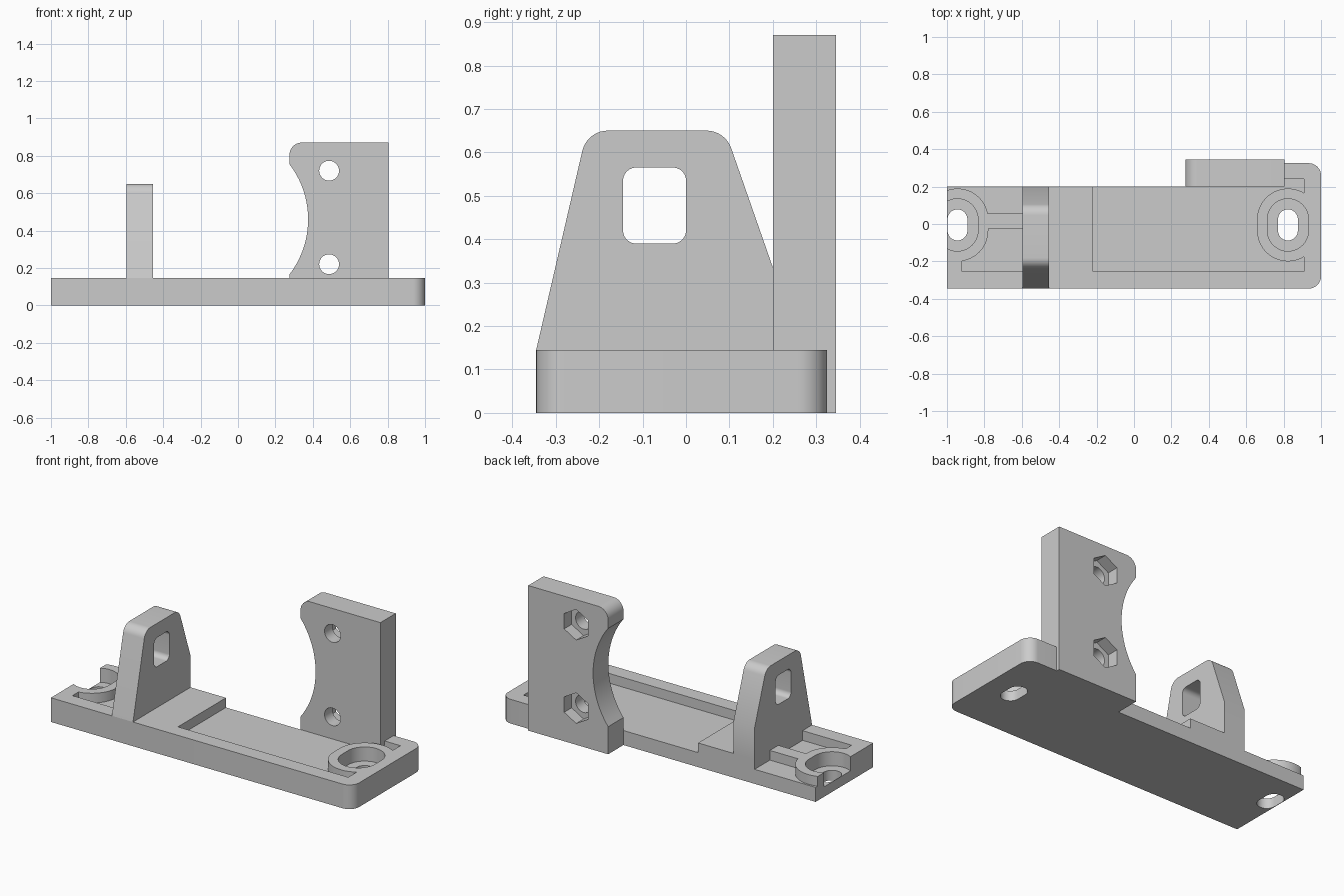
import bpy, bmesh, math
from mathutils import Vector

cube = bpy.data.objects.get("Cube")
if cube:
    bpy.data.objects.remove(cube, do_unlink=True)

grey = bpy.data.materials.new("plain grey")
grey.use_nodes = True
colour = (0.6, 0.6, 0.6, 1)
grey.diffuse_color = colour
grey.node_tree.nodes["Principled BSDF"].inputs["Base Color"].default_value = colour

TOP, FLOOR, SEAT = 0.145, 0.087, 0.06   # base top, pocket floor, screw seat
BACK = 0.2                              # back edge of the base


def rounded(corners, steps=8):
    """Outline from (a, b, fillet radius) corners."""
    out = []
    for i, (a, b, r) in enumerate(corners):
        p = Vector((a, b))
        if r == 0:
            out.append(p)
            continue
        u = (Vector(corners[i - 1][:2]) - p).normalized()
        v = (Vector(corners[(i + 1) % len(corners)][:2]) - p).normalized()
        half = math.acos(u.dot(v)) / 2
        centre = p + (u + v).normalized() * (r / math.sin(half))
        d = r / math.tan(half)
        s, e = p + u * d - centre, p + v * d - centre
        out += [centre + s.lerp(e, k / steps).normalized() * r for k in range(steps + 1)]
    return out


def rect(a0, b0, a1, b1, r=0):
    return rounded([(a0, b0, r), (a1, b0, r), (a1, b1, r), (a0, b1, r)])


def circle(a, b, r, n=32, turn=0):
    return [(a + r * math.cos(turn + math.tau * k / n),
             b + r * math.sin(turn + math.tau * k / n)) for k in range(n)]


def slot(a, b, r, half=0.03, n=20):
    """Rounded slot, long along b."""
    arc = [math.pi * k / n for k in range(n + 1)]
    return ([(a + r * math.cos(t), b + half + r * math.sin(t)) for t in arc] +
            [(a - r * math.cos(t), b - half - r * math.sin(t)) for t in arc])


def prism(name, outline, lo, hi, axis="Z"):
    place = {"X": lambda a, b, t: (t, a, b),
             "Y": lambda a, b, t: (a, t, b),
             "Z": lambda a, b, t: (a, b, t)}[axis]
    bm = bmesh.new()
    low, high = ([bm.verts.new(place(a, b, t)) for a, b in outline] for t in (lo, hi))
    bm.faces.new(low)
    bm.faces.new(high)
    for i in range(len(low)):
        bm.faces.new((low[i - 1], low[i], high[i], high[i - 1]))
    bmesh.ops.recalc_face_normals(bm, faces=bm.faces)
    mesh = bpy.data.meshes.new(name)
    bm.to_mesh(mesh)
    bm.free()
    mesh.materials.append(grey)
    ob = bpy.data.objects.new(name, mesh)
    bpy.context.collection.objects.link(ob)
    return ob


def cut(target, *cutters):
    """Subtract the cutters, then discard them."""
    for c in cutters:
        c.hide_render = True
        mod = target.modifiers.new("cut", "BOOLEAN")
        mod.operation, mod.solver, mod.object = "DIFFERENCE", "EXACT", c
    bpy.context.view_layer.update()
    deps = bpy.context.evaluated_depsgraph_get()
    mesh = bpy.data.meshes.new_from_object(target.evaluated_get(deps))
    target.modifiers.clear()
    target.data = mesh
    for c in cutters:
        bpy.data.objects.remove(c, do_unlink=True)


# Base with rounded right-hand corners
base = prism("base", rounded([
    (-1, -0.345, 0), (1, -0.345, 0.065), (1, 0.325, 0.065),
    (0.805, 0.325, 0), (0.805, BACK, 0), (-1, BACK, 0)]), 0, TOP)

# Sunken floors that leave the screw bosses and a rib standing
mounts = [(-0.944, -0.005), (0.823, -0.005)]
left_pocket = prism("left_pocket", rounded([
    (-0.595, -0.255, 0), (-0.595, 0.3, 0), (-1.1, 0.3, 0),
    (-1.1, 0, 0), (-0.92, 0, 0), (-0.92, -0.255, 0)]), FLOOR, 0.3)
main_pocket = prism("main_pocket", rect(-0.22, -0.255, 0.91, 0.24), FLOOR, 0.3)
cut(left_pocket, prism("rib", rect(-0.85, -0.025, -0.5, 0.055), 0, 0.4))
for pocket, (x, y) in zip((left_pocket, main_pocket), mounts):
    cut(pocket, prism("boss", slot(x, y, 0.165), 0, 0.4))
cut(base, left_pocket, main_pocket)

# Slotted screw holes with wider seats
for x, y in mounts:
    cut(base, prism("seat_cutter", slot(x, y, 0.11), SEAT, 0.3))
    cut(base, prism("slot_cutter", slot(x, y, 0.053), -0.1, 0.3))

# Tapered post with a rounded window
post = prism("post", rounded([
    (-0.345, TOP, 0), (BACK, TOP, 0), (BACK, 0.335, 0),
    (0.09, 0.65, 0.06), (-0.228, 0.65, 0.06)]), -0.595, -0.455, "X")
cut(post, prism("window_cutter", rect(-0.145, 0.39, 0, 0.565, 0.03), -0.7, -0.3, "X"))

# Upright plate with a curved relief along its inner edge
plate = prism("plate", rounded([
    (0.275, 0, 0), (0.805, 0, 0), (0.805, 0.87, 0), (0.275, 0.87, 0.065)]),
    BACK, 0.345, "Y")
cut(plate, prism("relief_cutter", circle(-0.11, 0.46, 0.485, 96), 0, 0.5, "Y"))

# Bolt holes with hexagonal nut recesses at the back
for z in (0.22, 0.72):
    cut(plate, prism("bolt_cutter", circle(0.487, z, 0.053), 0, 0.5, "Y"))
    cut(plate, prism("nut_cutter", circle(0.487, z, 0.092, 6, math.pi / 6), 0.275, 0.5, "Y"))

bpy.ops.object.select_all(action="DESELECT")
for ob in (base, post, plate):
    ob.select_set(True)
bpy.context.view_layer.objects.active = base
bpy.ops.object.shade_smooth_by_angle(angle=math.radians(30))
